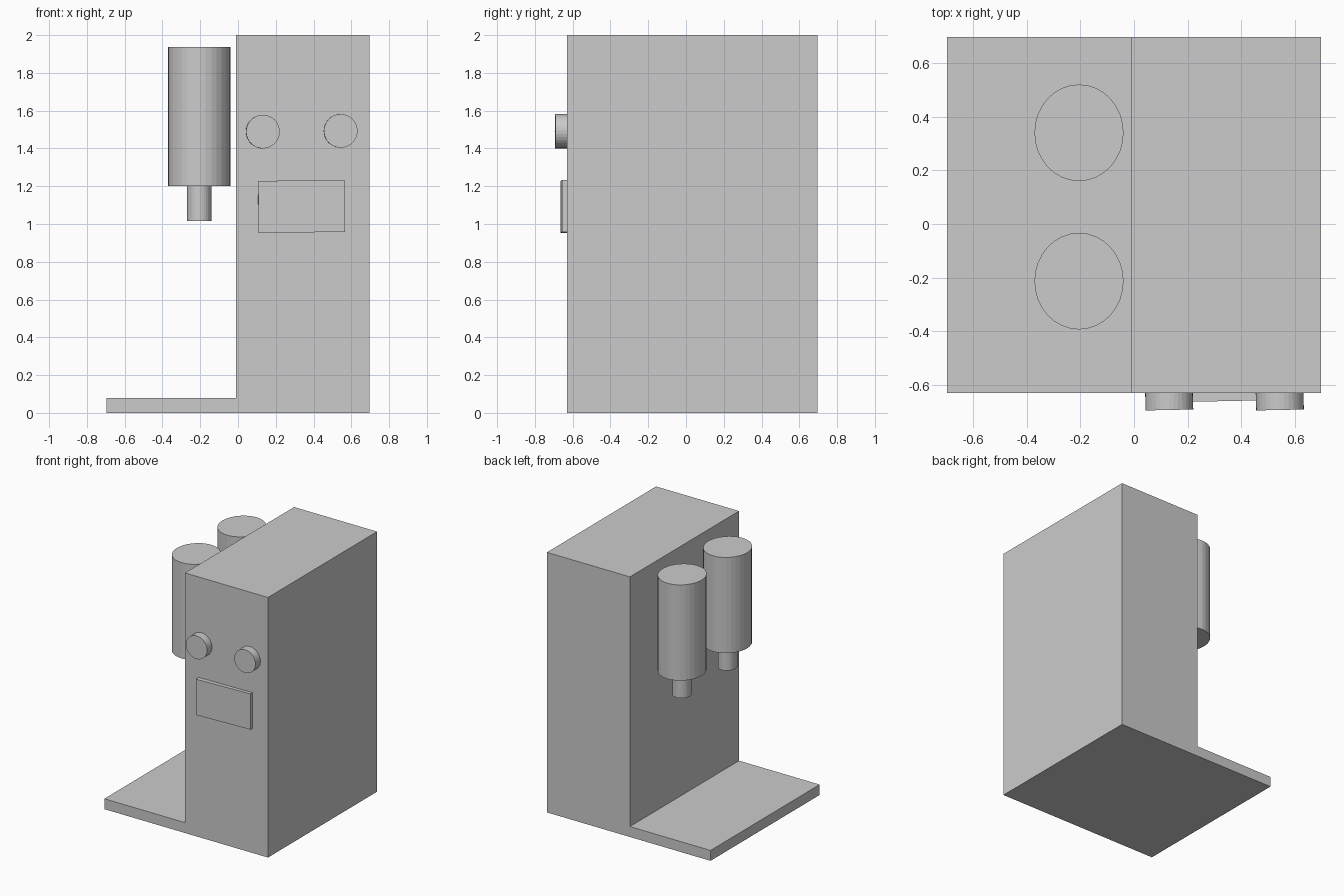
import bpy, bmesh
from math import radians, pi
from mathutils import Matrix, Euler

if "Cube" in bpy.data.objects:
    bpy.data.objects.remove(bpy.data.objects["Cube"])

TILT = Euler((0, radians(-0.7), radians(1.2)))  # slight skew of the front fittings


def finish(name, bm):
    bmesh.ops.recalc_face_normals(bm, faces=bm.faces)
    mesh = bpy.data.meshes.new(name)
    bm.to_mesh(mesh)
    bm.free()
    obj = bpy.data.objects.new(name, mesh)
    bpy.context.collection.objects.link(obj)
    return obj


def cylinder(name, loc, rx, ry, depth, lying=False):
    bm = bmesh.new()
    bmesh.ops.create_cone(bm, cap_ends=True, segments=32, radius1=1, radius2=1, depth=1,
                          matrix=Matrix.Diagonal((rx, ry, depth, 1)))
    if lying:
        bm.transform(Matrix.Rotation(pi / 2, 4, 'X'))
    obj = finish(name, bm)
    obj.location = loc
    return obj


# L-shaped housing: tall body with a low drip tray, extruded front to back
profile = [(-0.696, 0), (0.696, 0), (0.696, 2), (-0.01, 2), (-0.01, 0.08), (-0.696, 0.08)]
bm = bmesh.new()
face = bm.faces.new([bm.verts.new((x, -0.63, z)) for x, z in profile])
ext = bmesh.ops.extrude_face_region(bm, geom=[face])
bmesh.ops.translate(bm, vec=(0, 1.326, 0),
                    verts=[g for g in ext["geom"] if isinstance(g, bmesh.types.BMVert)])
finish("housing", bm)

# Two canisters with dispensing nozzles
for side, y in (("front", -0.213), ("back", 0.34)):
    cylinder(side + "_canister", (-0.205, y, 1.568), 0.166, 0.18, 0.736)
    cylinder(side + "_nozzle", (-0.205, y, 1.108), 0.066, 0.071, 0.185)

# Two control knobs on the front
for side, x, z in (("left", 0.131, 1.489), ("right", 0.543, 1.493)):
    knob = cylinder(side + "_knob", (x, -0.648, z), 0.089, 0.089, 0.09, lying=True)
    knob.rotation_euler = TILT

# Display panel below the knobs
bm = bmesh.new()
bmesh.ops.create_cube(bm, size=1, matrix=Matrix.Diagonal((0.457, 0.05, 0.275, 1)))
panel = finish("display_panel", bm)
panel.location = (0.336, -0.635, 1.093)
panel.rotation_euler = TILT
